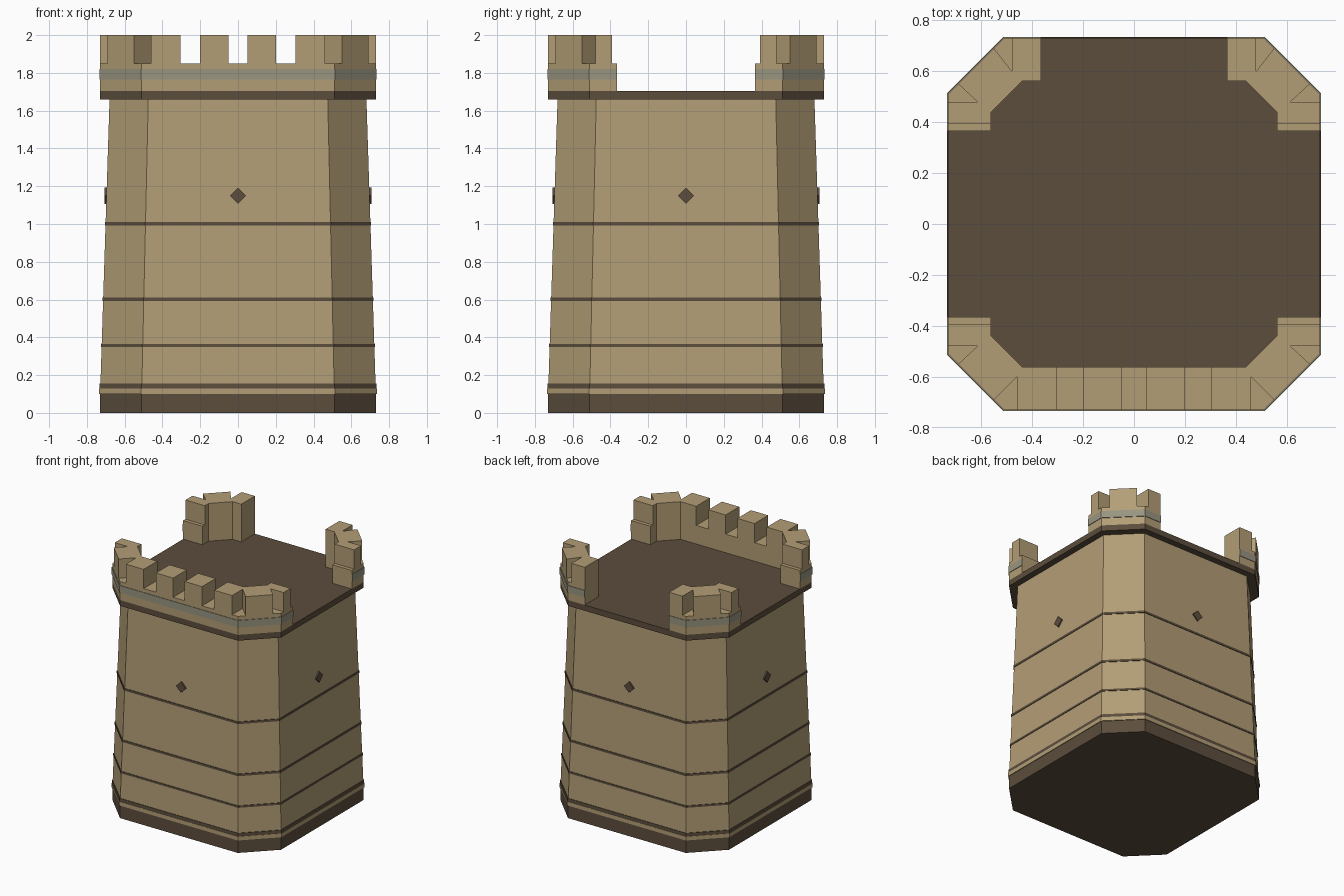
import bpy, bmesh, math

if "Cube" in bpy.data.objects:
    bpy.data.objects.remove(bpy.data.objects["Cube"])


def mat(name, col):
    m = bpy.data.materials.new(name)
    m.diffuse_color = (*col, 1)
    m.use_nodes = True
    m.node_tree.nodes["Principled BSDF"].inputs["Base Color"].default_value = m.diffuse_color
    return m


TAN = mat("sandstone", (0.45, 0.34, 0.18))
DARK = mat("dark_stone", (0.107, 0.075, 0.047))
GREY = mat("grey_stripe", (0.32, 0.30, 0.22))


def finish(bm, name, mats):
    bmesh.ops.recalc_face_normals(bm, faces=bm.faces)
    me = bpy.data.meshes.new(name)
    bm.to_mesh(me)
    bm.free()
    for m in mats:
        me.materials.append(m)
    ob = bpy.data.objects.new(name, me)
    bpy.context.collection.objects.link(ob)
    return ob


def octagon(h):
    c = h * 0.6986
    return [(c, -h), (h, -c), (h, c), (c, h), (-c, h), (-h, c), (-h, -c), (-c, -h)]


def prism(name, pts, z0, z1, m):
    bm = bmesh.new()
    lo = [bm.verts.new((x, y, z0)) for x, y in pts]
    hi = [bm.verts.new((x, y, z1)) for x, y in pts]
    n = len(pts)
    for i in range(n):
        j = (i + 1) % n
        bm.faces.new((lo[i], lo[j], hi[j], hi[i]))
    bm.faces.new(lo[::-1])
    bm.faces.new(hi)
    return finish(bm, name, [m])


def mirror_x(pts):
    return [(-x, y) for x, y in pts[::-1]]


# Tapered tower body: rings of (height, half width), colour index of the section above
def taper(z):
    return 0.73 - 0.05 * (z - 0.1) / 1.56


rings = [(0, 0.73, 1), (0.1, 0.73, 0), (0.1, 0.735, 0), (0.13, 0.735, 0)]
for z0, z1 in ((0.13, 0.155), (0.35, 0.365), (0.593, 0.61), (0.993, 1.01)):
    rings += [(z0, taper(z0), 1), (z0, taper(z0) + 0.004, 1),
              (z1, taper(z1) + 0.004, 1), (z1, taper(z1), 0)]
rings.append((1.66, 0.68, 0))

bm = bmesh.new()
loops = [[bm.verts.new((x, y, z)) for x, y in octagon(h)] for z, h, _ in rings]
for k in range(len(loops) - 1):
    for i in range(8):
        j = (i + 1) % 8
        f = bm.faces.new((loops[k][i], loops[k][j], loops[k + 1][j], loops[k + 1][i]))
        f.material_index = rings[k][2]
bm.faces.new(loops[0][::-1]).material_index = 1
bm.faces.new(loops[-1])
finish(bm, "tower_body", [TAN, DARK])

# Overhanging roof deck
prism("roof_deck", octagon(0.73), 1.66, 1.705, DARK)

# Parapet: a front U and two back corners, each a strip between two octagons
END = 0.365


def front_path(h):
    c = h * 0.6986 if h > 0.6 else 0.44
    right = [(c, -h), (h, -c), (h, -END)]
    return mirror_x(right) + right


def back_path(h):
    c = h * 0.6986 if h > 0.6 else 0.44
    return [(h, END), (h, c), (c, h), (END, h)]


def strip(path, outer, inner):
    return path(outer) + path(inner)[::-1]


for label, outer, inner, z0, z1, m in (("parapet", 0.73, 0.562, 1.705, 1.85, TAN),
                                       ("parapet_stripe", 0.734, 0.728, 1.765, 1.82, GREY)):
    prism("front_" + label, strip(front_path, outer, inner), z0, z1, m)
    back = strip(back_path, outer, inner)
    prism("back_right_" + label, back, z0, z1, m)
    prism("back_left_" + label, mirror_x(back), z0, z1, m)

# Corner merlons with wedge notches either side of the diagonal block
O, I = 0.73, 0.562


def corner(start, notch, tip, sign):
    pts = [(start, O), (notch, O), (notch, 0.6), (0.55, 0.69), (0.69, 0.55),
           (tip, 0.48), (O, 0.48), (O, 0.393), (I, 0.393), (I, 0.44), (0.44, I), (start, I)]
    return [(x, sign * y) for x, y in pts]


for side, pts in (("front", corner(0.305, 0.46, 0.615, -1)),
                  ("back", corner(END, 0.48, 0.615, 1))):
    prism(side + "_right_corner_merlon", pts, 1.85, 2.0, TAN)
    prism(side + "_left_corner_merlon", mirror_x(pts), 1.85, 2.0, TAN)

# Middle merlons on the front wall
for side, s in (("left", -1), ("right", 1)):
    prism(side + "_front_merlon",
          [(s * 0.05, -O), (s * 0.2, -O), (s * 0.2, -I), (s * 0.05, -I)], 1.85, 2.0, TAN)

# Diamond plates on the four main walls
for k, side in enumerate(("front", "right", "back", "left")):
    ob = prism(side + "_diamond",
               [(0.043, 0), (0, 0.043), (-0.043, 0), (0, -0.043)], 0.69, 0.706, DARK)
    ob.rotation_euler = (math.pi / 2, 0, k * math.pi / 2)
    ob.location = (0, 0, 1.15)
